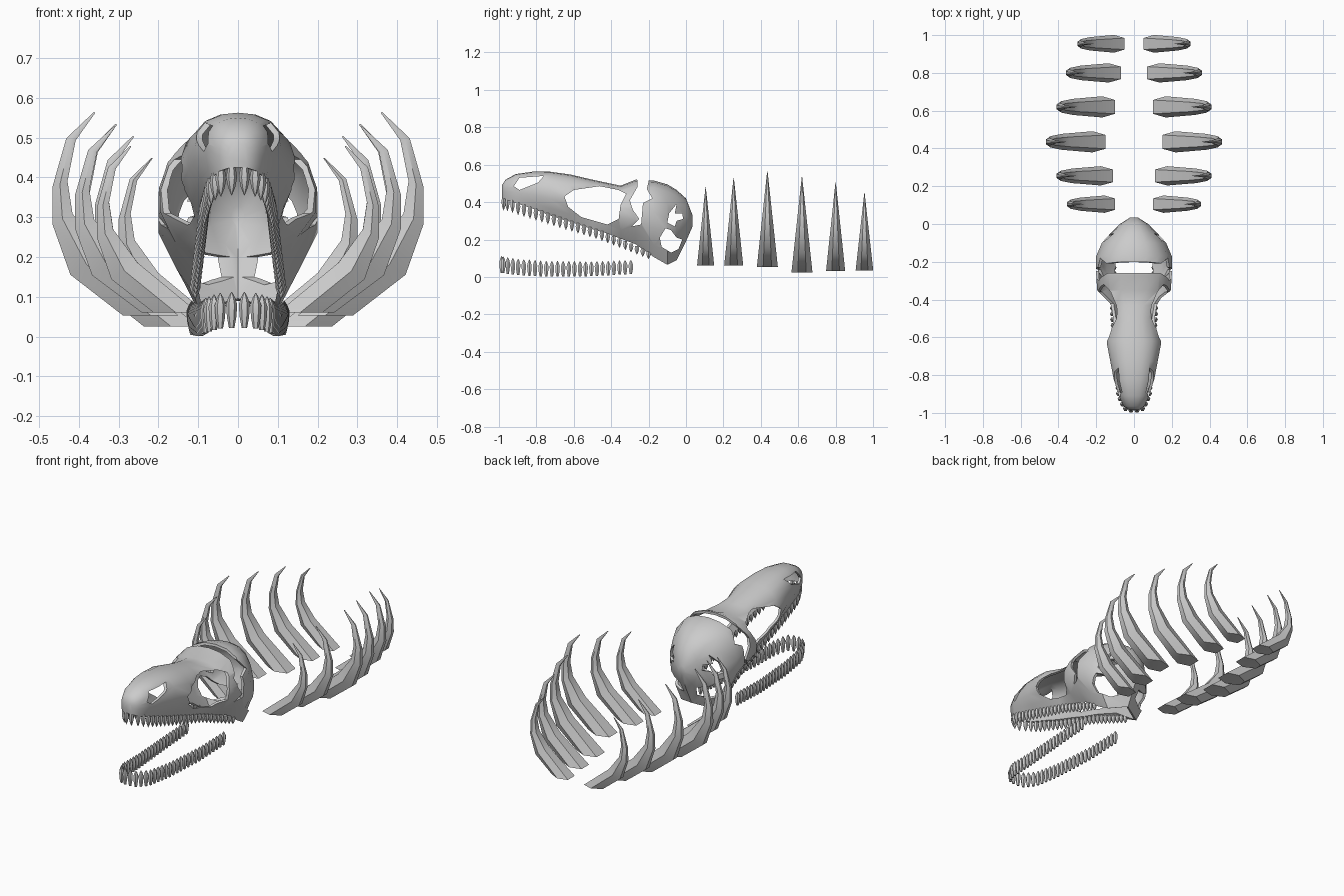
import bpy, bmesh, math
from mathutils import Vector

if "Cube" in bpy.data.objects:
    bpy.data.objects.remove(bpy.data.objects["Cube"], do_unlink=True)

bone = bpy.data.materials.new("bone_grey")
bone.use_nodes = True
bone.diffuse_color = (0.6, 0.6, 0.6, 1)
bone.node_tree.nodes["Principled BSDF"].inputs["Base Color"].default_value = (0.6, 0.6, 0.6, 1)


def loft(bm, rings, closed=True):
    """Skin a list of equal-length point rings and cap both ends."""
    rows = [[bm.verts.new(p) for p in ring] for ring in rings]
    n = len(rows[0])
    for a, b in zip(rows, rows[1:]):
        for i in range(n if closed else n - 1):
            k = (i + 1) % n
            bm.faces.new((a[i], a[k], b[k], b[i]))
    bm.faces.new(rows[0][::-1])
    bm.faces.new(rows[-1])


def finish(bm, name):
    bmesh.ops.remove_doubles(bm, verts=bm.verts, dist=0.0002)
    bmesh.ops.recalc_face_normals(bm, faces=bm.faces)
    mesh = bpy.data.meshes.new(name)
    bm.to_mesh(mesh)
    bm.free()
    mesh.materials.append(bone)
    ob = bpy.data.objects.new(name, mesh)
    bpy.context.collection.objects.link(ob)
    return ob


def activate(ob):
    bpy.ops.object.select_all(action='DESELECT')
    ob.select_set(True)
    bpy.context.view_layer.objects.active = ob


def smooth(ob, degrees=35):
    activate(ob)
    bpy.ops.object.shade_smooth_by_angle(angle=math.radians(degrees))


# Skull shell: stations of (y, top, bottom, half width, jaw half width)
STATIONS = [
    (-.985, .49, .425, .025, .02), (-.965, .52, .415, .055, .05),
    (-.91, .55, .395, .08, .07), (-.82, .563, .365, .108, .08),
    (-.73, .563, .33, .125, .085), (-.62, .548, .295, .146, .09),
    (-.5, .52, .255, .122, .095), (-.43, .505, .235, .14, .1),
    (-.35, .488, .205, .195, .105), (-.27, .52, .175, .2, .11),
    (-.17, .515, .105, .2, .11), (-.1, .495, .065, .17, .1),
    (-.05, .465, .09, .125, 0), (0, .42, .19, .075, 0), (.035, .33, .27, .02, 0)]
ARCH = [(.35, .02), (.66, .09), (.89, .23), (1, .42), (1, .62)]


def skull_section(y, top, bottom, w, j):
    h = top - bottom
    side = [(w * a, top - h * d) for a, d in ARCH]
    side += [(w * .5 + j * .5, top - h * .84), (j, bottom)]
    return ([(-x, y, z) for x, z in reversed(side)] + [(0, y, top)]
            + [(x, y, z) for x, z in side])


bm = bmesh.new()
loft(bm, [skull_section(*s) for s in STATIONS], closed=False)
skull = finish(bm, "skull")
crown = max(skull.data.polygons, key=lambda p: p.center.z)
if crown.normal.z < 0:
    skull.data.flip_normals()
shell = skull.modifiers.new("shell", 'SOLIDIFY')
shell.thickness = 0.014
shell.offset = -1

# Openings in the skull, drawn in the side plane as (y, z)
OPENINGS = {
    "nostril": [(-.92, .485), (-.89, .53), (-.76, .54), (-.79, .505), (-.89, .465)],
    "eye_socket": [(-.65, .43), (-.6, .465), (-.46, .485), (-.36, .465), (-.32, .445),
                   (-.35, .385), (-.36, .31), (-.42, .28), (-.56, .32), (-.63, .375)],
    "temple_gap": [(-.26, .6), (-.26, .48), (-.3, .41), (-.285, .36), (-.25, .31),
                   (-.29, .27), (-.24, .28), (-.23, .395), (-.18, .42), (-.21, .47),
                   (-.2, .51), (-.2, .6)],
    "rear_low_hole": [(-.13, .16), (-.08, .13), (-.04, .15), (-.02, .2), (-.05, .21),
                      (-.08, .25), (-.11, .26), (-.14, .21)],
    "rear_high_hole": [(-.05, .39), (-.09, .34), (-.1, .29), (-.06, .27), (-.05, .3),
                       (-.015, .31), (-.02, .34), (-.06, .34)],
}
activate(skull)
bpy.ops.object.modifier_apply(modifier="shell")
for name, outline in OPENINGS.items():
    bm = bmesh.new()
    loft(bm, [[(x, y, z) for y, z in outline] for x in (-.5, .5)])
    cutter = finish(bm, name + "_cutter")
    cutter.hide_render = True
    cut = skull.modifiers.new(name, 'BOOLEAN')
    cut.operation = 'DIFFERENCE'
    cut.solver = 'EXACT'
    cut.object = cutter
    activate(skull)
    bpy.ops.object.modifier_apply(modifier=name)
    bpy.data.objects.remove(cutter, do_unlink=True)
smooth(skull)


# Teeth: spindles spaced evenly along a jaw path and mirrored
def spaced(path, count):
    pts = [Vector(p) for p in path]
    spans = [(b - a).length for a, b in zip(pts, pts[1:])]
    for i in range(count):
        d = sum(spans) * i / (count - 1)
        for a, b, s in zip(pts, pts[1:], spans):
            if d <= s + 1e-6:
                yield i / (count - 1), a.lerp(b, d / s)
                break
            d -= s


def tooth_row(name, path, count, lengths, radius, shape):
    bm = bmesh.new()
    for t, p in spaced(path, count):
        length = lengths[0] + (lengths[1] - lengths[0]) * t
        for side in (-1, 1):
            rings = []
            for f, r in shape:
                rings.append([(side * p.x + radius * r * math.cos(k * math.pi / 3),
                               p.y + radius * r * math.sin(k * math.pi / 3),
                               p.z + length * f) for k in range(6)])
            loft(bm, rings)
    smooth(finish(bm, name))


tooth_row("upper_teeth",
          [(.016, -.975, .425), (.05, -.95, .42), (.07, -.89, .395), (.085, -.73, .34),
           (.095, -.46, .25), (.108, -.2, .14)],
          26, (-.07, -.045), .014, [(0, .7), (.35, 1), (.7, .65), (1, .05)])
tooth_row("lower_teeth",
          [(.016, -.986, .022), (.05, -.975, .02), (.08, -.91, .01), (.095, -.75, .001),
           (.113, -.5, .004), (.116, -.295, .015)],
          25, (.09, .075), .014, [(0, .5), (.3, .85), (.65, 1), (.85, .6), (1, .08)])

# Ribs: outer and inner edges as fractions of each rib's width and height
OUTER = [(.44, 0), (.857, .2), (1, .45), (1, .63), (.89, .87), (.67, 1)]
INNER = [(0, 0), (.6, .3), (.84, .5), (.88, .66), (.815, .86), (.66, .995)]
# (y, half depth, inner x, outer x, bottom z, tip z)
RIBS = [(.105, .045, .1, .355, .06, .48), (.255, .05, .11, .41, .06, .53),
        (.435, .055, .15, .467, .053, .565), (.62, .055, .1, .41, .025, .535),
        (.8, .05, .07, .36, .033, .505), (.954, .046, .05, .3, .035, .45)]


def rib(name, side, y, depth, x0, x1, z0, z1):
    rings = []
    for o, i in zip(OUTER, INNER):
        def at(f, across):
            x, h = (o[k] + (i[k] - o[k]) * f for k in (0, 1))
            d = depth * (1.02 - h) * across
            return (side * (x0 + (x1 - x0) * x), y + d, z0 + (z1 - z0) * h)
        rings.append([at(0, -.4), at(0, .4), at(.5, 1), at(1, .65), at(1, -.65), at(.5, -1)])
    bm = bmesh.new()
    loft(bm, rings)
    smooth(finish(bm, name), 40)


for n, spec in enumerate(RIBS, 1):
    rib(f"left_rib_{n}", 1, *spec)
    rib(f"right_rib_{n}", -1, *spec)
